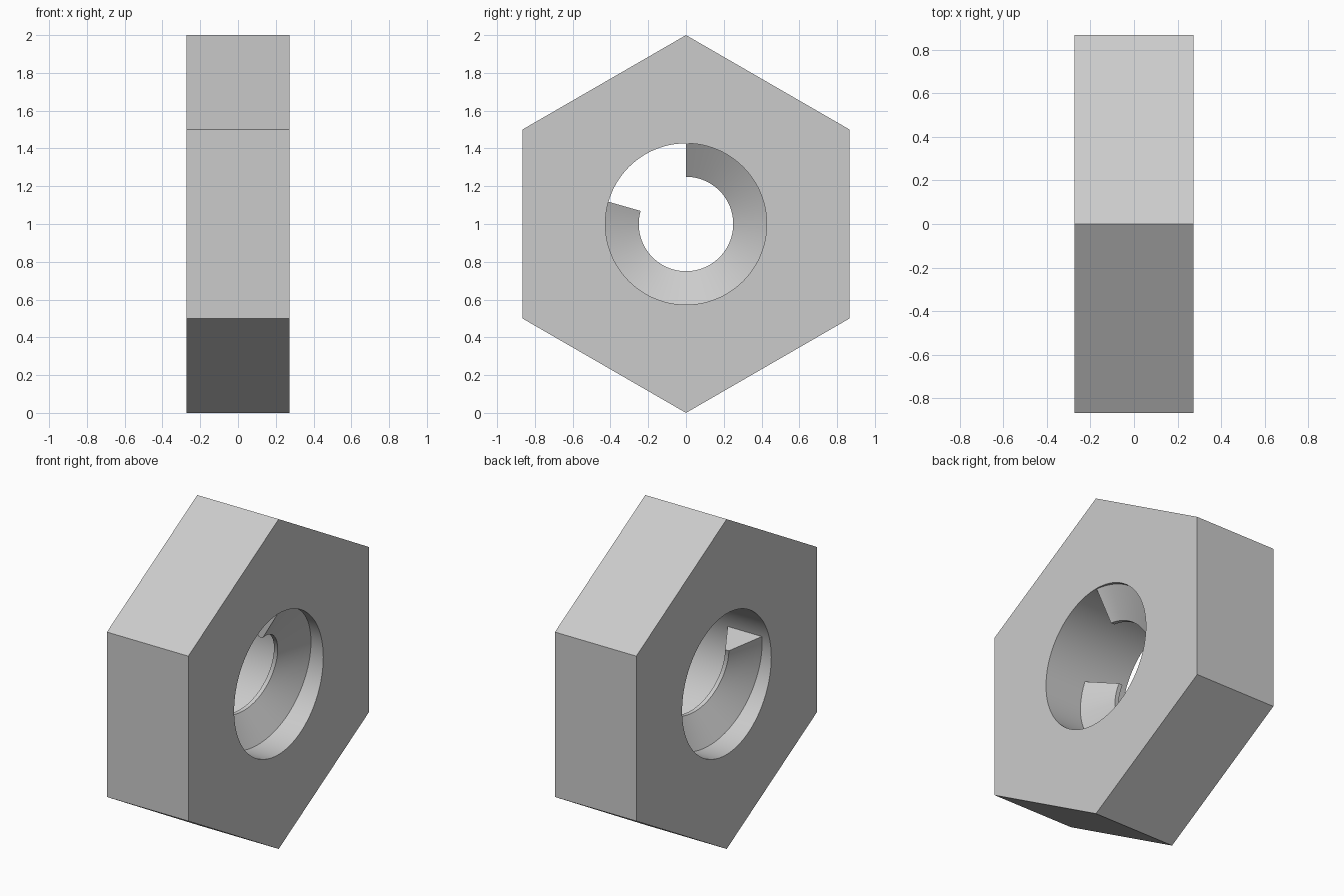
import bpy, bmesh
from math import sin, cos, radians, pi

cube = bpy.data.objects.get("Cube")
if cube:
    bpy.data.objects.remove(cube, do_unlink=True)

HALF = 0.273        # half thickness along x
BORE = 0.427        # bore radius
CREST = 0.25        # radius at the tip of the thread
MID = 1.0           # height of the bore axis

metal = bpy.data.materials.new("plain grey")
metal.use_nodes = True
grey = (0.6, 0.6, 0.6, 1)
metal.diffuse_color = grey
metal.node_tree.nodes["Principled BSDF"].inputs["Base Color"].default_value = grey


def point(x, radius, angle):
    return (x, radius * cos(angle), MID + radius * sin(angle))


def finish(bm, name):
    bmesh.ops.recalc_face_normals(bm, faces=bm.faces[:])
    mesh = bpy.data.meshes.new(name)
    bm.to_mesh(mesh)
    bm.free()
    obj = bpy.data.objects.new(name, mesh)
    bpy.context.collection.objects.link(obj)
    mesh.materials.append(metal)
    bpy.ops.object.select_all(action='DESELECT')
    obj.select_set(True)
    bpy.context.view_layer.objects.active = obj
    bpy.ops.object.shade_smooth_by_angle(angle=radians(30))
    return obj


# Hexagonal body: flat outline with a round hole, extruded along x
bm = bmesh.new()
edges = []
for sides, radius in ((6, 1.0), (96, BORE)):
    loop = [bm.verts.new(point(-HALF, radius, pi / 2 + 2 * pi * i / sides))
            for i in range(sides)]
    edges += [bm.edges.new((loop[i - 1], loop[i])) for i in range(sides)]
bmesh.ops.triangle_fill(bm, edges=edges, use_beauty=True, normal=(1, 0, 0))
result = bmesh.ops.extrude_face_region(bm, geom=bm.faces[:], use_keep_orig=True)
moved = [v for v in result["geom"] if isinstance(v, bmesh.types.BMVert)]
bmesh.ops.translate(bm, verts=moved, vec=(2 * HALF, 0, 0))
finish(bm, "hex_body")

# Internal thread: a truncated triangle swept along a partial helix
ROOT_WIDTH, FLAT, SINK = 0.23, 0.025, 0.006
STEPS, SWEEP, TRAVEL = 80, radians(286), 0.26
root = ROOT_WIDTH / 2 + SINK * 0.55
profile = [(root, BORE + SINK), (FLAT / 2, CREST),
           (-FLAT / 2, CREST), (-root, BORE + SINK)]
bm = bmesh.new()
rows = []
for i in range(STEPS + 1):
    t = i / STEPS
    centre = HALF - 0.005 - ROOT_WIDTH / 2 - TRAVEL * t
    rows.append([bm.verts.new(point(centre + dx, r, pi / 2 - SWEEP * t))
                 for dx, r in profile])
for a, b in zip(rows, rows[1:]):
    for j in range(4):
        k = (j + 1) % 4
        bm.faces.new((a[j], a[k], b[k], b[j]))
bm.faces.new(rows[0])
bm.faces.new(rows[-1])
finish(bm, "inner_thread")
